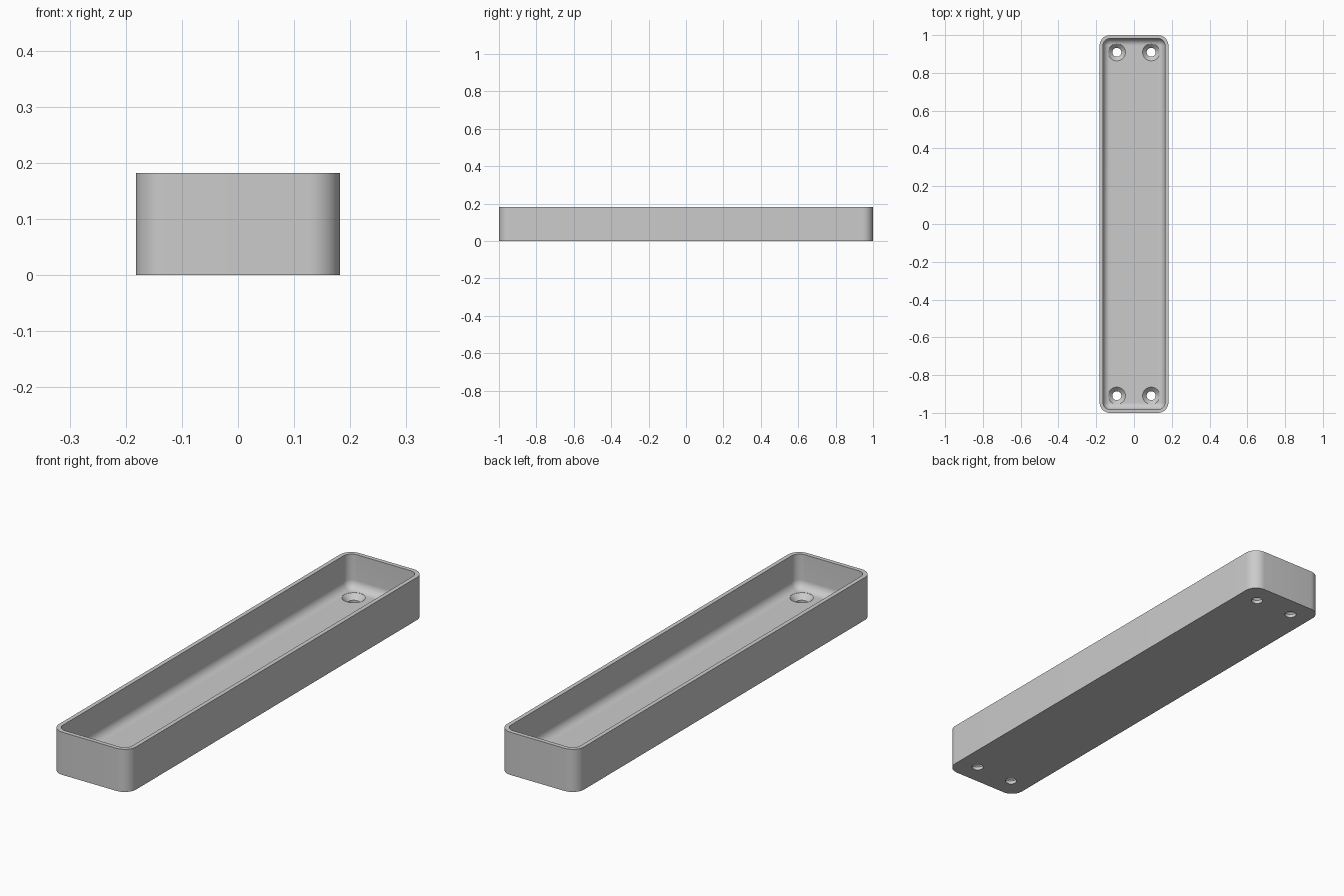
import bpy, bmesh, math

if "Cube" in bpy.data.objects:
    bpy.data.objects.remove(bpy.data.objects["Cube"], do_unlink=True)

MM = 2 / 110                      # the tray is 110 units long
HALF_X, HALF_Y, HEIGHT = 10 * MM, 55 * MM, 10 * MM
WALL, FLOOR = MM, 2 * MM
CORNER, FILLET = 3 * MM, 1.98 * MM
STEPS = 12

grey = bpy.data.materials.new("plain grey")
grey.use_nodes = True
COLOUR = (0.6, 0.6, 0.6, 1)
grey.diffuse_color = COLOUR
grey.node_tree.nodes["Principled BSDF"].inputs["Base Color"].default_value = COLOUR


def rounded_loop(bm, inset, z):
    """Ring of vertices on a rounded rectangle, moved inward by inset."""
    radius = CORNER - inset
    verts = []
    for quarter, (sx, sy) in enumerate([(1, 1), (-1, 1), (-1, -1), (1, -1)]):
        for i in range(STEPS + 1):
            a = math.pi / 2 * (quarter + i / STEPS)
            verts.append(bm.verts.new((sx * (HALF_X - CORNER) + radius * math.cos(a),
                                       sy * (HALF_Y - CORNER) + radius * math.sin(a), z)))
    return verts


def loft(name, rings):
    """Skin a list of vertex rings and cap both ends."""
    bm = bmesh.new()
    loops = [make(bm) for make in rings]
    for lower, upper in zip(loops, loops[1:]):
        n = len(lower)
        for i in range(n):
            j = (i + 1) % n
            bm.faces.new((lower[i], lower[j], upper[j], upper[i]))
    bm.faces.new(loops[0][::-1])
    bm.faces.new(loops[-1])
    bmesh.ops.recalc_face_normals(bm, faces=bm.faces)
    mesh = bpy.data.meshes.new(name)
    bm.to_mesh(mesh)
    bm.free()
    mesh.materials.append(grey)
    obj = bpy.data.objects.new(name, mesh)
    bpy.context.collection.objects.link(obj)
    return obj


def circle(bm, x, y, r, z, n=48):
    return [bm.verts.new((x + r * math.cos(2 * math.pi * i / n),
                          y + r * math.sin(2 * math.pi * i / n), z)) for i in range(n)]


# Tray: outer wall, rim, inner wall, then the fillet down to the floor
profile = [(0, 0), (0, HEIGHT), (WALL, HEIGHT)]
for i in range(STEPS + 1):
    a = math.pi / 2 * i / STEPS
    profile.append((WALL + FILLET * (1 - math.cos(a)), FLOOR + FILLET * (1 - math.sin(a))))
tray = loft("tray", [lambda bm, p=p: rounded_loop(bm, *p) for p in profile])

# Countersunk screw holes near the four corners
HOLE, SINK = 1.3 * MM, 2.5 * MM
hole_profile = [(HOLE, -MM), (HOLE, FLOOR - (SINK - HOLE)), (SINK, FLOOR), (SINK, FLOOR + MM)]
cutters = []
for x in (-5 * MM, 5 * MM):
    for y in (-50 * MM, 50 * MM):
        cutter = loft("screw_hole_cutter",
                      [lambda bm, p=p, x=x, y=y: circle(bm, x, y, *p) for p in hole_profile])
        cutter.hide_render = True
        cutters.append(cutter)
        cut = tray.modifiers.new("screw_hole", 'BOOLEAN')
        cut.operation = 'DIFFERENCE'
        cut.solver = 'EXACT'
        cut.object = cutter

# Apply the cuts, then drop the cutters
bpy.context.view_layer.update()
graph = bpy.context.evaluated_depsgraph_get()
finished = bpy.data.meshes.new_from_object(tray.evaluated_get(graph))
tray.modifiers.clear()
tray.data = finished
for cutter in cutters:
    bpy.data.objects.remove(cutter, do_unlink=True)
finished.materials.clear()
finished.materials.append(grey)
for face in finished.polygons:
    face.material_index = 0

for obj in bpy.context.selected_objects:
    obj.select_set(False)
tray.select_set(True)
bpy.context.view_layer.objects.active = tray
bpy.ops.object.shade_smooth_by_angle(angle=math.radians(30))
